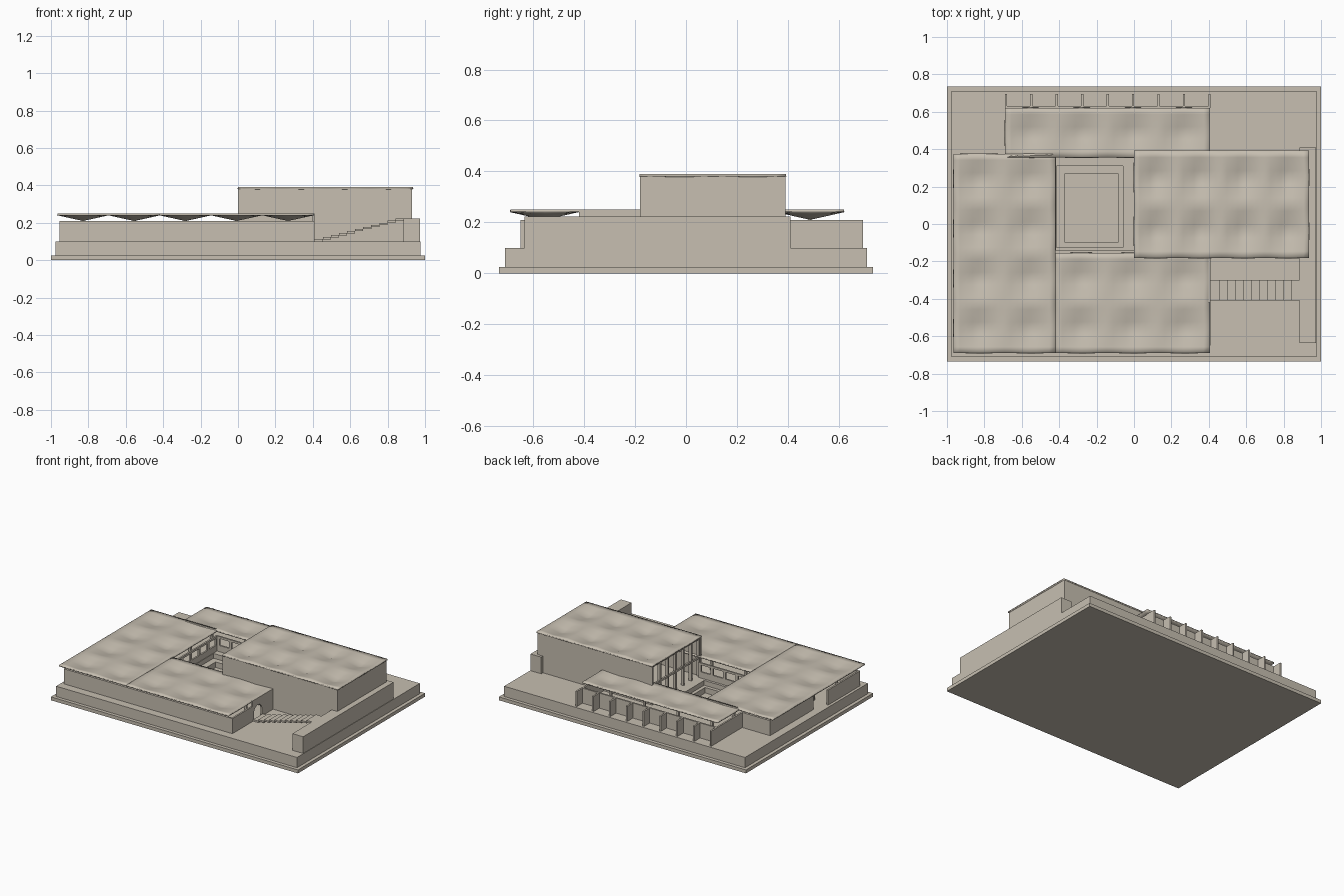
import bpy, bmesh, math

if "Cube" in bpy.data.objects:
    bpy.data.objects.remove(bpy.data.objects["Cube"], do_unlink=True)

stone = bpy.data.materials.new("warm_stone")
stone.use_nodes = True
colour = (0.57, 0.52, 0.44, 1)
stone.diffuse_color = colour
stone.node_tree.nodes["Principled BSDF"].inputs["Base Color"].default_value = colour

FLOOR, WALL, ROOF, TOP = 0.10, 0.21, 0.25, 0.39
T = 0.012  # wall thickness


def finish(name, bm):
    bmesh.ops.recalc_face_normals(bm, faces=bm.faces)
    mesh = bpy.data.meshes.new(name)
    bm.to_mesh(mesh)
    bm.free()
    mesh.materials.append(stone)
    obj = bpy.data.objects.new(name, mesh)
    bpy.context.collection.objects.link(obj)
    return obj


def add_box(bm, x0, x1, y0, y1, z0, z1):
    verts = bmesh.ops.create_cube(bm, size=1)["verts"]
    for v in verts:
        v.co = (x1 if v.co.x > 0 else x0, y1 if v.co.y > 0 else y0, z1 if v.co.z > 0 else z0)


def boxes(name, *items):
    bm = bmesh.new()
    for item in items:
        add_box(bm, *item)
    return finish(name, bm)


def frame(name, outer, inner, z0, z1):
    """Rectangular slab with a rectangular hole."""
    bm = bmesh.new()
    rings = []
    for (x0, x1, y0, y1), z in ((outer, z0), (outer, z1), (inner, z1), (inner, z0)):
        rings.append([bm.verts.new((x, y, z)) for x, y in ((x0, y0), (x1, y0), (x1, y1), (x0, y1))])
    for k in range(4):
        a, b = rings[k], rings[(k + 1) % 4]
        for i in range(4):
            j = (i + 1) % 4
            bm.faces.new((a[i], a[j], b[j], b[i]))
    return finish(name, bm)


def umbrella_roof(name, x0, x1, y0, y1, cols, rows, top, depth):
    """Grid of inverted umbrella shells, each dipping to its centre."""
    n = 8
    bm = bmesh.new()
    grid = []
    for j in range(rows * n + 1):
        v = abs(2 * (j % n) / n - 1)
        line = []
        for i in range(cols * n + 1):
            u = abs(2 * (i % n) / n - 1)
            x = x0 + (x1 - x0) * i / (cols * n)
            y = y0 + (y1 - y0) * j / (rows * n)
            line.append(bm.verts.new((x, y, top - depth * (1 - u) * (1 - v))))
        grid.append(line)
    for a, b in zip(grid, grid[1:]):
        for i in range(len(a) - 1):
            bm.faces.new((a[i], a[i + 1], b[i + 1], b[i]))
    obj = finish(name, bm)
    solid = obj.modifiers.new("thickness", "SOLIDIFY")
    solid.thickness = 0.01
    solid.offset = -1
    bpy.ops.object.select_all(action="DESELECT")
    obj.select_set(True)
    bpy.context.view_layer.objects.active = obj
    bpy.ops.object.shade_smooth_by_angle(angle=math.radians(35))
    # Slim posts below each shell
    if top == ROOF:
        posts = bmesh.new()
        r = 0.008
        for i in range(cols):
            for j in range(rows):
                x = x0 + (x1 - x0) * (i + 0.5) / cols
                y = y0 + (y1 - y0) * (j + 0.5) / rows
                add_box(posts, x - r, x + r, y - r, y + r, FLOOR, WALL + 0.003)
        finish(name + "_posts", posts)


def window_wall(name, start, end, fixed, along_x, count):
    """Low wall with a row of openings between sill and head."""
    strips = [(start, end, FLOOR, 0.145), (start, end, 0.195, WALL)]
    for i in range(count + 1):
        c = start + 0.01 + (end - start - 0.02) * i / count
        strips.append((c - 0.01, c + 0.01, 0.145, 0.195))
    if along_x:
        boxes(name, *[(a, b, fixed, fixed + T, z0, z1) for a, b, z0, z1 in strips])
    else:
        boxes(name, *[(fixed, fixed + T, a, b, z0, z1) for a, b, z0, z1 in strips])


# Base, plinth and sunken court
court = (-0.415, -0.06, -0.125, 0.31)
boxes("base_slab", (-1, 1, -0.735, 0.735, 0, 0.025))
frame("plinth", (-0.975, 0.975, -0.71, 0.71), court, 0.025, FLOOR)
frame("court_step", court, (-0.37, -0.085, -0.10, 0.27), 0.025, 0.065)

# Outer walls of the low wings
boxes("front_wall", (-0.955, 0.405, -0.65, -0.65 + T, FLOOR, WALL))
boxes("west_walls",
      (-0.955, -0.955 + T, -0.65, -0.28, FLOOR, WALL),
      (-0.915, -0.915 + T, -0.17, 0.335, FLOOR, WALL),
      (-0.915, -0.69, 0.335 - T, 0.335, FLOOR, WALL),
      (-0.69, -0.69 + T, 0.335 - T, 0.63, FLOOR, WALL))
boxes("back_wall", (-0.69, 0.405, 0.63 - T, 0.63, FLOOR, WALL))
boxes("back_wing_side", (0.405 - T, 0.405, 0.38, 0.63, FLOOR, WALL))

# Fins along the back
fins = []
for i in range(9):
    x = -0.685 + 0.136 * i
    fins.append((x - 0.006, x + 0.006, 0.62, 0.695, FLOOR, WALL))
boxes("back_fins", *fins)

# East wall of the front wing with an arched doorway
arch_y, r = -0.355, 0.045
outline = [(-0.65, FLOOR), (arch_y - r, FLOOR)]
for k in range(17):
    a = math.pi * (1 - k / 16)
    outline.append((arch_y + r * math.cos(a), 0.155 + r * math.sin(a)))
outline += [(arch_y + r, FLOOR), (-0.18, FLOOR), (-0.18, ROOF), (-0.42, ROOF), (-0.42, WALL), (-0.65, WALL)]
bm = bmesh.new()
face = bm.faces.new([bm.verts.new((0.398, y, z)) for y, z in outline])
moved = bmesh.ops.extrude_face_region(bm, geom=[face])["geom"]
bmesh.ops.translate(bm, verts=[g for g in moved if isinstance(g, bmesh.types.BMVert)], vec=(T, 0, 0))
finish("arch_wall", bm)

# Window walls around the court
window_wall("court_south_wall", -0.42, 0, -0.155, True, 4)
window_wall("court_north_wall", -0.42, 0, 0.355, True, 4)
window_wall("court_west_wall", -0.155, 0.365, -0.43, False, 5)

# Roofs
umbrella_roof("west_roof", -0.965, -0.42, -0.69, 0.375, 2, 4, ROOF, 0.03)
umbrella_roof("south_roof", -0.42, 0.405, -0.69, -0.155, 3, 2, ROOF, 0.03)
umbrella_roof("north_roof", -0.69, 0.405, 0.355, 0.62, 4, 1, ROOF, 0.03)
umbrella_roof("hall_roof", 0, 0.935, -0.182, 0.392, 4, 2, TOP, 0.035)

# Tall hall, open towards the court
boxes("hall_walls",
      (0, 0.93, -0.18, -0.18 + T, FLOOR, 0.385),
      (0, 0.93, 0.39 - T, 0.39, FLOOR, 0.385),
      (0.93 - T, 0.93, -0.18, 0.39, FLOOR, 0.385))
mullions = [(0.01, 0.022, -0.17, 0.38, 0.225, 0.24), (0.01, 0.022, -0.17, 0.38, 0.365, 0.382)]
for i in range(7):
    y = -0.165 + 0.09 * i
    mullions.append((0.005, 0.027, y - 0.007, y + 0.007, FLOOR, 0.382))
boxes("hall_mullions", *mullions)

# East terrace and the stair climbing to it
boxes("east_terrace", (0.885, 0.972, -0.635, 0.41, 0.03, 0.222))
steps = []
for i in range(11):
    x, z = 0.41 + 0.0432 * i, 0.112 + 0.011 * i
    steps.append((x, x + 0.0435, -0.41, -0.30, z - 0.012, z))
boxes("stair", *steps)
